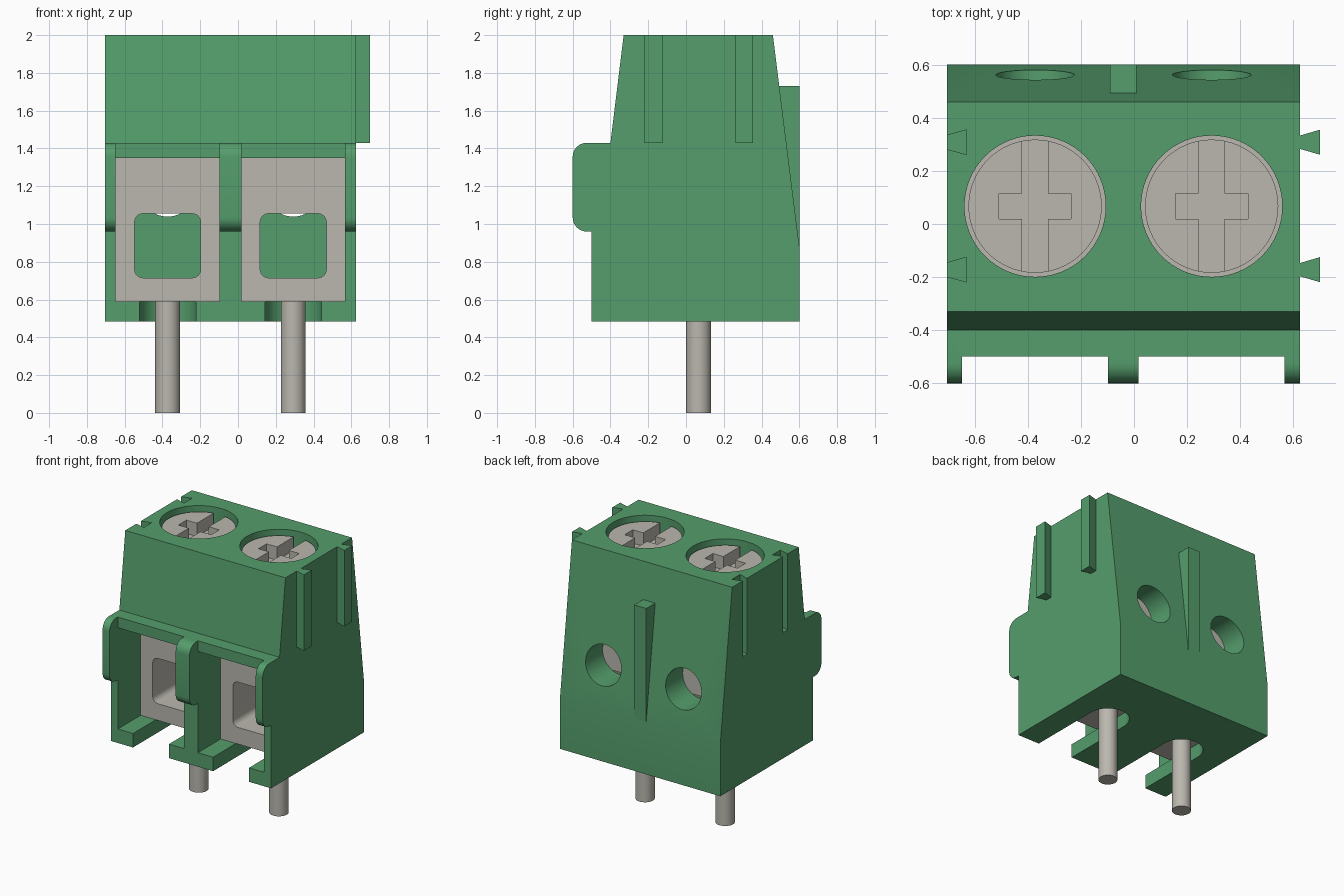
import bpy, bmesh, math
from mathutils import Vector

if "Cube" in bpy.data.objects:
    bpy.data.objects.remove(bpy.data.objects["Cube"], do_unlink=True)


def material(name, rgb):
    m = bpy.data.materials.new(name)
    m.use_nodes = True
    m.diffuse_color = (*rgb, 1)
    m.node_tree.nodes["Principled BSDF"].inputs["Base Color"].default_value = (*rgb, 1)
    return m


green = material("green plastic", (0.09, 0.34, 0.15))
metal = material("pale grey metal", (0.49, 0.475, 0.42))

# Which world axes the two profile coordinates and the depth map to
AXES = {"x": (1, 2, 0), "y": (0, 2, 1), "z": (0, 1, 2)}


def prism(name, points, axis, lo, hi, mat=green):
    """Closed solid: a 2D outline extruded along an axis."""
    a, b, c = AXES[axis]
    bm = bmesh.new()
    verts = []
    for p in points:
        v = Vector()
        v[a], v[b], v[c] = p[0], p[1], lo
        verts.append(bm.verts.new(v))
    face = bm.faces.new(verts)
    top = bmesh.ops.extrude_face_region(bm, geom=[face])["geom"]
    shift = Vector()
    shift[c] = hi - lo
    bmesh.ops.translate(bm, vec=shift, verts=[g for g in top if isinstance(g, bmesh.types.BMVert)])
    bmesh.ops.recalc_face_normals(bm, faces=bm.faces)
    mesh = bpy.data.meshes.new(name)
    bm.to_mesh(mesh)
    bm.free()
    mesh.materials.append(mat)
    obj = bpy.data.objects.new(name, mesh)
    bpy.context.collection.objects.link(obj)
    return obj


def arc(cx, cy, r, start, end, n):
    return [(cx + r * math.cos(math.radians(start + (end - start) * i / n)),
             cy + r * math.sin(math.radians(start + (end - start) * i / n))) for i in range(n + 1)]


def circle(cx, cy, r, n=48):
    return arc(cx, cy, r, 0, 360, n)[:-1]


def rect(x0, x1, y0, y1):
    return [(x0, y0), (x1, y0), (x1, y1), (x0, y1)]


def rounded_rect(x0, x1, y0, y1, r):
    return (arc(x1 - r, y1 - r, r, 0, 90, 6) + arc(x0 + r, y1 - r, r, 90, 180, 6)
            + arc(x0 + r, y0 + r, r, 180, 270, 6) + arc(x1 - r, y0 + r, r, 270, 360, 6))


def activate(obj):
    bpy.ops.object.select_all(action="DESELECT")
    obj.select_set(True)
    bpy.context.view_layer.objects.active = obj


def boolean(target, other, operation="DIFFERENCE"):
    activate(target)
    mod = target.modifiers.new("boolean", "BOOLEAN")
    mod.operation = operation
    mod.solver = "EXACT"
    mod.object = other
    bpy.ops.object.modifier_apply(modifier=mod.name)
    bpy.data.objects.remove(other, do_unlink=True)


def smooth(obj):
    activate(obj)
    bpy.ops.object.shade_smooth_by_angle(angle=math.radians(30))


LEFT, RIGHT, MID = -0.705, 0.625, -0.04
POLES = (MID - 0.3325, MID + 0.3325)
PY = 0.067                      # depth of the pin and screw axes
FLOOR, CEIL, TOP, STEP = 0.59, 1.35, 2.0, 1.43
HALF = 0.275                    # half width of a wire chamber
CLAMP_FRONT, CLAMP_BACK = -0.23, 0.36

# Housing: side profile with a rounded front lip
profile = ([(-0.5, 0.485), (0.6, 0.485), (0.6, 0.88), (0.46, TOP), (-0.33, TOP), (-0.4, STEP)]
           + arc(-0.525, STEP - 0.075, 0.075, 90, 180, 8)
           + arc(-0.525, 0.96 + 0.075, 0.075, 180, 270, 8) + [(-0.5, 0.96)])
housing = prism("housing", profile, "x", LEFT, RIGHT)

for px in POLES:
    # Lip gap, wire chamber, floor slot, screw well and rear test hole
    boolean(housing, prism("cut", rect(px - HALF, px + HALF, -0.7, -0.5), "z", 0.4, 1.6))
    boolean(housing, prism("cut", rect(px - HALF, px + HALF, -0.55, CLAMP_BACK), "z", FLOOR, CEIL))
    slot = [(px - 0.149, -0.7), (px + 0.149, -0.7)] + arc(px, PY, 0.149, 0, 180, 20)
    boolean(housing, prism("cut", slot, "z", 0.4, FLOOR + 0.05))
    boolean(housing, prism("cut", circle(px, PY, 0.266, 64), "z", CEIL - 0.05, TOP + 0.1))
    boolean(housing, prism("cut", circle(px, 1.187, 0.148), "y", CLAMP_BACK - 0.05, 0.8))

# Dovetail grooves on the right side, matching tongues on the left
for cy in (-0.172, 0.308):
    groove = [(LEFT - 0.01, cy - 0.023), (LEFT + 0.075, cy - 0.047),
              (LEFT + 0.075, cy + 0.047), (LEFT - 0.01, cy + 0.023)]
    boolean(housing, prism("cut", groove, "z", STEP, TOP + 0.1))
smooth(housing)

for label, cy in (("front", -0.172), ("rear", 0.308)):
    tongue = [(RIGHT, cy - 0.025), (RIGHT + 0.075, cy - 0.047),
              (RIGHT + 0.075, cy + 0.047), (RIGHT, cy + 0.025)]
    prism(label + "_dovetail_tongue", tongue, "z", STEP, TOP)

# Wedge rib on the sloping back
prism("back_wedge_rib", [(0.6, 0.88), (0.6, 1.73), (0.48, 1.73), (0.48, 1.6)], "x", MID - 0.05, MID + 0.05)

for side, px in zip(("right", "left"), POLES):
    # Wire clamp with a rounded window
    clamp = prism(side + "_clamp", rect(px - HALF, px + HALF, CLAMP_FRONT, CLAMP_BACK), "z", FLOOR, CEIL, metal)
    window = rounded_rect(px - 0.175, px + 0.175, 0.715, 1.055, 0.045)
    boolean(clamp, prism("cut", window, "y", CLAMP_FRONT - 0.1, CLAMP_BACK + 0.1, metal))
    smooth(clamp)

    # Screw head with a long slot and a short cross slot
    screw = prism(side + "_screw", circle(px, PY, 0.251, 64), "z", CEIL - 0.02, TOP - 0.04, metal)
    cross = prism("cut", rect(px - 0.049, px + 0.049, PY - 0.4, PY + 0.4), "z", TOP - 0.14, TOP + 0.1, metal)
    short = prism("cut", rect(px - 0.136, px + 0.136, PY - 0.048, PY + 0.048), "z", TOP - 0.14, TOP + 0.1, metal)
    boolean(screw, cross)
    boolean(screw, short)
    smooth(screw)

    # Solder pin
    smooth(prism(side + "_pin", circle(px, PY, 0.066, 32), "z", 0, FLOOR + 0.02, metal))
